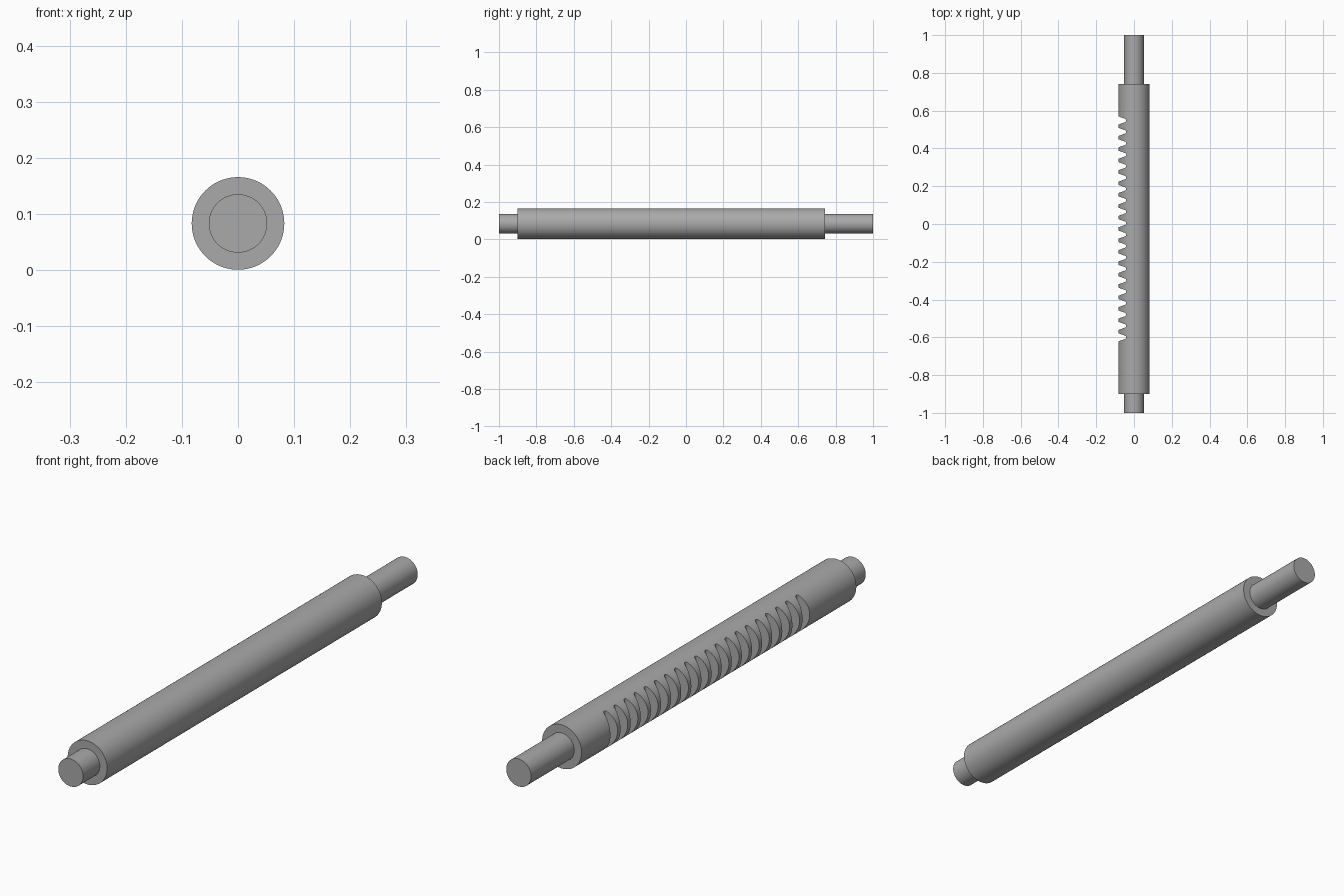
import bpy, bmesh
from math import sin, cos, tan, pi, radians

if "Cube" in bpy.data.objects:
    bpy.data.objects.remove(bpy.data.objects["Cube"], do_unlink=True)

AXIS_Z, BODY_R, JOURNAL_R = 0.083, 0.0825, 0.052
SEGMENTS = 96
TEETH_GAPS, FIRST_GAP, LAST_GAP = 20, -0.6, 0.548
ROOT_X, FLANK, ROOT_HALF = -0.041, radians(20), 0.0065

steel = bpy.data.materials.new("steel grey")
steel.use_nodes = True
GREY = (0.4, 0.4, 0.4, 1)
steel.diffuse_color = GREY
steel.node_tree.nodes["Principled BSDF"].inputs["Base Color"].default_value = GREY


def make_object(name, bm):
    bmesh.ops.recalc_face_normals(bm, faces=bm.faces)
    mesh = bpy.data.meshes.new(name)
    bm.to_mesh(mesh)
    bm.free()
    mesh.materials.append(steel)
    obj = bpy.data.objects.new(name, mesh)
    bpy.context.collection.objects.link(obj)
    return obj


def loft(bm, rings):
    """Skin a list of equal point rings and cap both ends."""
    rings = [[bm.verts.new(p) for p in ring] for ring in rings]
    for a, b in zip(rings, rings[1:]):
        for i in range(len(a)):
            j = (i + 1) % len(a)
            bm.faces.new((a[i], a[j], b[j], b[i]))
    bm.faces.new(rings[0])
    bm.faces.new(rings[-1])


def circle(y, r):
    return [(r * cos(2 * pi * i / SEGMENTS), y, AXIS_Z + r * sin(2 * pi * i / SEGMENTS))
            for i in range(SEGMENTS)]


# Stepped round shaft: short front journal, thick body, long rear journal
steps = [(-1, JOURNAL_R), (-0.9, JOURNAL_R), (-0.9, BODY_R),
         (0.742, BODY_R), (0.742, JOURNAL_R), (1, JOURNAL_R)]
bm = bmesh.new()
loft(bm, [circle(y, r) for y, r in steps])
shaft = make_object("rack_shaft", bm)

# Tooth gap outline: straight flanks running into a full round root
root_r = ROOT_HALF * cos(FLANK) / (1 - sin(FLANK))
mouth_x = -0.09
mouth_half = ROOT_HALF + (ROOT_X - mouth_x) * tan(FLANK)
outline = [(mouth_x, -mouth_half)]
for i in range(9):
    a = (pi / 2 - FLANK) * (i / 4 - 1)
    outline.append((ROOT_X - root_r + root_r * cos(a), root_r * sin(a)))
outline.append((mouth_x, mouth_half))

# Row of gaps cut into the right side of the body
bm = bmesh.new()
pitch = (LAST_GAP - FIRST_GAP) / (TEETH_GAPS - 1)
for n in range(TEETH_GAPS):
    y0 = FIRST_GAP + n * pitch
    loft(bm, [[(x, y0 + y, z) for x, y in outline] for z in (-0.05, 0.22)])
cutter = make_object("tooth_gap_cutter", bm)
cutter.hide_render = True

cut = shaft.modifiers.new("tooth gaps", "BOOLEAN")
cut.operation = "DIFFERENCE"
cut.solver = "EXACT"
cut.object = cutter

bpy.ops.object.select_all(action="DESELECT")
shaft.select_set(True)
bpy.context.view_layer.objects.active = shaft
bpy.ops.object.modifier_apply(modifier=cut.name)
bpy.data.objects.remove(cutter, do_unlink=True)
bpy.ops.object.shade_smooth_by_angle(angle=radians(30))
